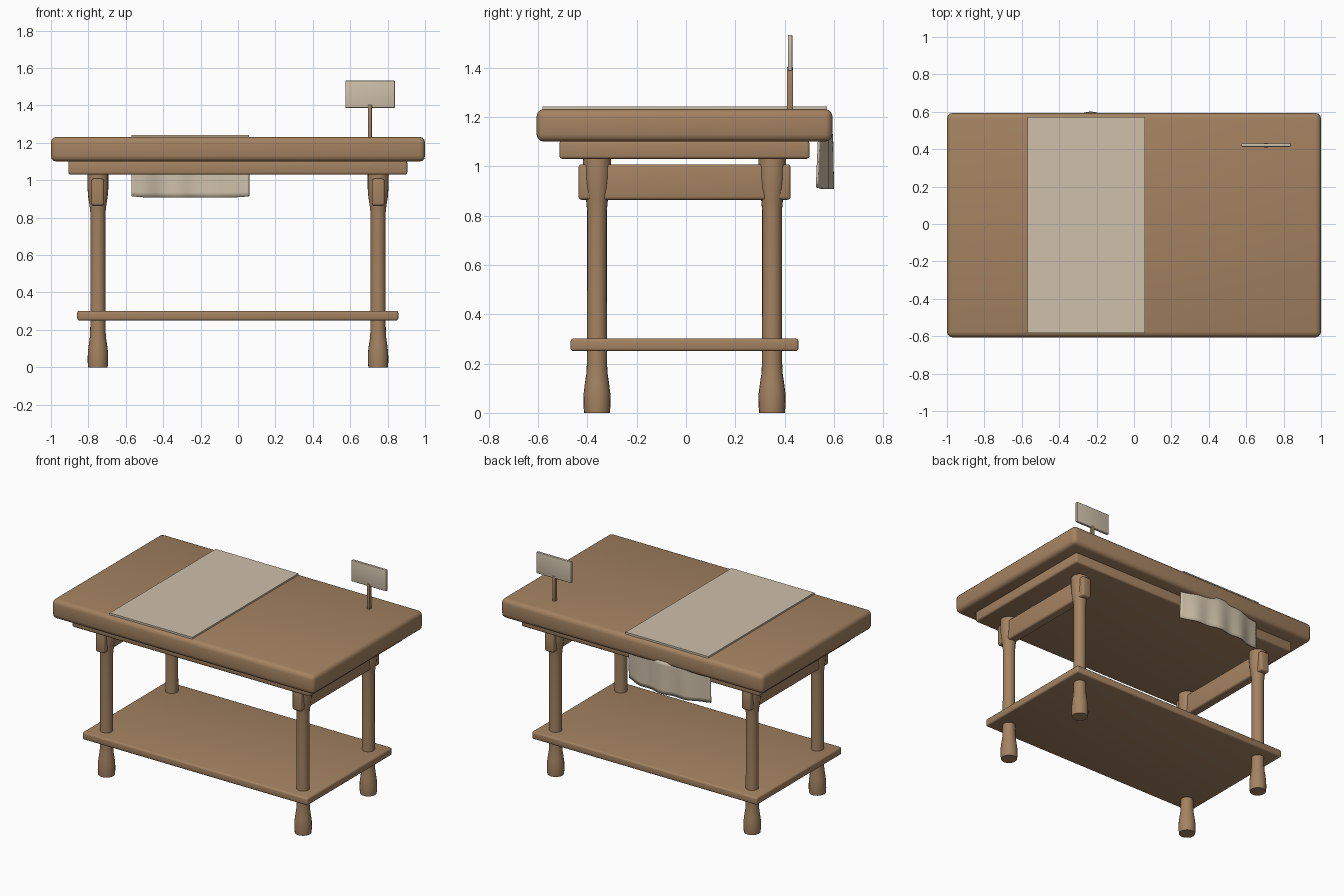
import bpy, bmesh, math

if "Cube" in bpy.data.objects:
    bpy.data.objects.remove(bpy.data.objects["Cube"])

YC = -0.006  # depth centre of the table (the hanging cloth sticks out at the back)


def material(name, rgb):
    m = bpy.data.materials.new(name)
    m.diffuse_color = (*rgb, 1)
    m.use_nodes = True
    m.node_tree.nodes["Principled BSDF"].inputs["Base Color"].default_value = m.diffuse_color
    return m


WOOD = material("warm wood", (0.37, 0.225, 0.12))
CLOTH = material("cream linen", (0.62, 0.53, 0.40))


def finish(name, bm, mat, angle=40):
    bmesh.ops.recalc_face_normals(bm, faces=bm.faces)
    me = bpy.data.meshes.new(name)
    bm.to_mesh(me)
    bm.free()
    me.materials.append(mat)
    ob = bpy.data.objects.new(name, me)
    bpy.context.collection.objects.link(ob)
    bpy.ops.object.select_all(action='DESELECT')
    ob.select_set(True)
    bpy.context.view_layer.objects.active = ob
    bpy.ops.object.shade_smooth_by_angle(angle=math.radians(angle))
    return ob


def box(name, x, y, z, mat, bevel=0.0):
    """Box from (min, max) pairs with rounded edges."""
    bm = bmesh.new()
    bmesh.ops.create_cube(bm, size=1)
    for v in bm.verts:
        for i, (lo, hi) in enumerate((x, y, z)):
            v.co[i] = (lo + hi) / 2 + v.co[i] * (hi - lo)
    if bevel:
        bmesh.ops.bevel(bm, geom=bm.edges[:], offset=bevel, segments=3,
                        profile=0.5, affect='EDGES')
    return finish(name, bm, mat)


def lathe(name, cx, cy, profile, mat, n=20):
    """Turned part from (radius, z) points."""
    bm = bmesh.new()
    rings = [[bm.verts.new((cx + r * math.cos(2 * math.pi * k / n),
                            cy + r * math.sin(2 * math.pi * k / n), z))
              for k in range(n)] for r, z in profile]
    for a, b in zip(rings, rings[1:]):
        for k in range(n):
            bm.faces.new((a[k], a[(k + 1) % n], b[(k + 1) % n], b[k]))
    bm.faces.new(rings[0])
    bm.faces.new(rings[-1])
    return finish(name, bm, mat)


def span(h):
    return (YC - h, YC + h)


# Table slabs and shelf
box("table_top", (-1, 1), span(0.6), (1.10, 1.232), WOOD, 0.03)
box("under_top", (-0.907, 0.905), span(0.507), (1.03, 1.105), WOOD, 0.012)
box("lower_shelf", (-0.86, 0.857), span(0.462), (0.25, 0.302), WOOD, 0.012)

# Turned legs and the side rails that join them
LEG = [(0.052, 0), (0.055, 0.03), (0.054, 0.08), (0.049, 0.12), (0.043, 0.16),
       (0.041, 0.2), (0.040, 0.5), (0.040, 0.82), (0.044, 0.86), (0.052, 0.91),
       (0.056, 0.96), (0.056, 1.035)]
for sx, side in ((-1, "left"), (1, "right")):
    for sy, end in ((-1, "front"), (1, "back")):
        lathe(f"{end}_{side}_leg", sx * 0.749, YC + sy * 0.355, LEG, WOOD)
    box(f"{side}_rail", (sx * 0.75 - 0.034, sx * 0.75 + 0.034), span(0.43),
        (0.864, 1.008), WOOD, 0.013)

# Linen runner lying on the top
box("table_runner", (-0.57, 0.06), (-0.582, 0.571), (1.225, 1.243), CLOTH)

# Runner end hanging behind the table, bowed outwards with soft folds
bm = bmesh.new()
NX, NZ = 36, 8
rows = []
for j in range(NZ + 1):
    t = j / NZ
    row = []
    for i in range(NX + 1):
        u = 2 * i / NX - 1
        y = 0.542 - 0.006 * t + (0.048 + 0.006 * t) * (1 - u * u)
        y += (0.003 + 0.004 * t) * math.sin(u * 11 + 0.6)
        z = 1.13 - t * (0.223 - 0.008 * u ** 6)
        row.append(bm.verts.new((-0.255 + 0.315 * u, y, z)))
    rows.append(row)
for a, b in zip(rows, rows[1:]):
    for i in range(NX):
        bm.faces.new((a[i], a[i + 1], b[i + 1], b[i]))
drape = finish("hanging_cloth", bm, CLOTH, 60)
solid = drape.modifiers.new("thickness", 'SOLIDIFY')
solid.thickness = 0.008
solid.offset = 0

# Small sign on a post
box("sign_post", (0.695, 0.716), (0.409, 0.434), (1.22, 1.402), WOOD, 0.003)
box("sign_board", (0.574, 0.839), (0.413, 0.431), (1.387, 1.533), CLOTH, 0.004)
